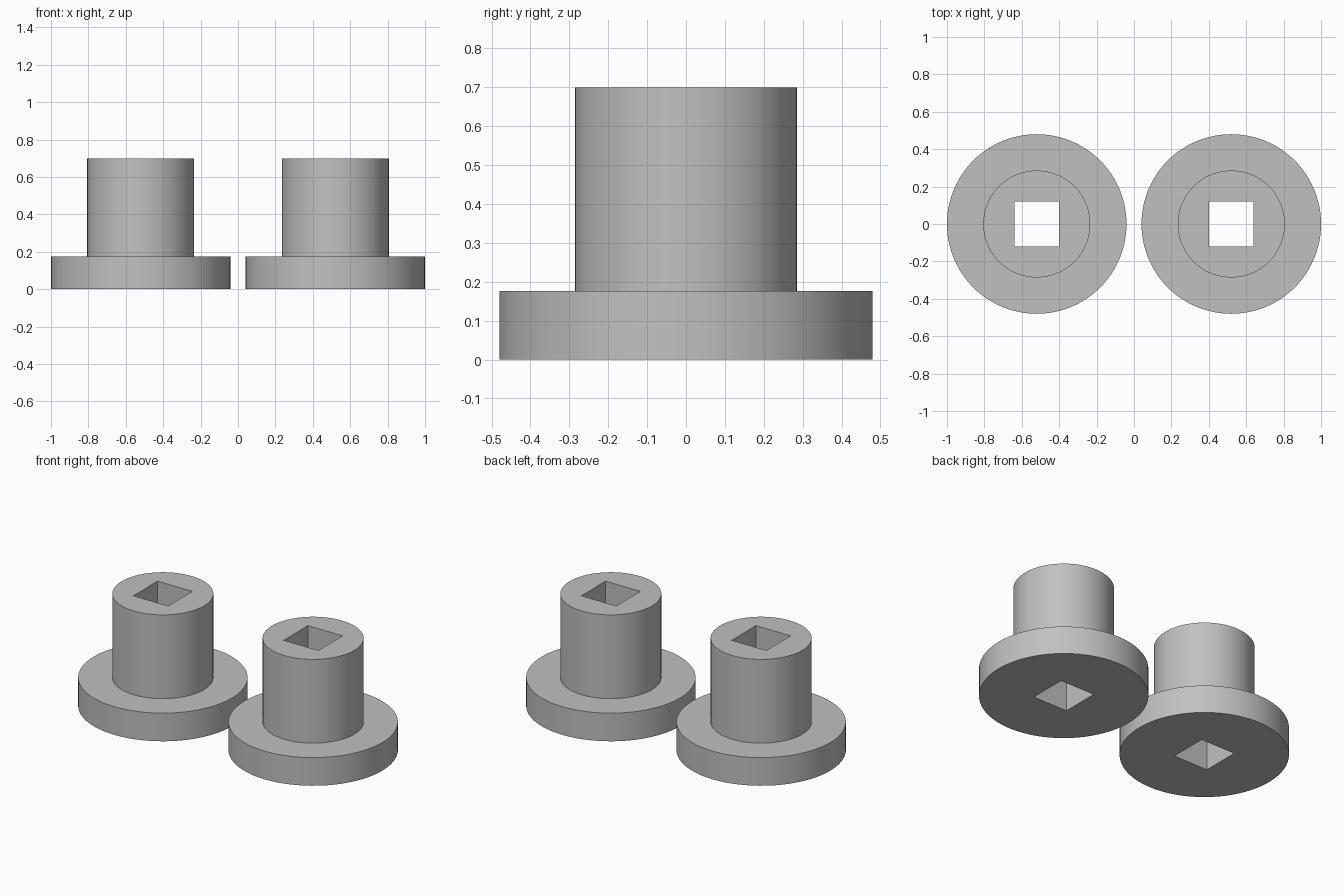
import bpy, bmesh, math

if "Cube" in bpy.data.objects:
    bpy.data.objects.remove(bpy.data.objects["Cube"])

FLANGE_R, FLANGE_H = 0.48, 0.176
BARREL_R, HEIGHT = 0.286, 0.70
BORE, SPACING, SIDES = 0.24, 0.52, 96

grey = bpy.data.materials.new("plain_grey")
grey.diffuse_color = (0.53, 0.53, 0.53, 1)
grey.use_nodes = True
grey.node_tree.nodes["Principled BSDF"].inputs["Base Color"].default_value = grey.diffuse_color


def add_bushing(name, x):
    # Flanged barrel: revolve the stepped profile as stacked rings
    profile = [(FLANGE_R, 0), (FLANGE_R, FLANGE_H), (BARREL_R, FLANGE_H), (BARREL_R, HEIGHT)]
    bm = bmesh.new()
    rings = []
    for r, z in profile:
        angles = [2 * math.pi * i / SIDES for i in range(SIDES)]
        rings.append([bm.verts.new((r * math.cos(a), r * math.sin(a), z)) for a in angles])
    for low, high in zip(rings, rings[1:]):
        for i in range(SIDES):
            j = (i + 1) % SIDES
            bm.faces.new((low[i], low[j], high[j], high[i]))
    bm.faces.new(rings[0][::-1])
    bm.faces.new(rings[-1])
    mesh = bpy.data.meshes.new(name)
    bm.to_mesh(mesh)
    bm.free()
    mesh.materials.append(grey)
    body = bpy.data.objects.new(name, mesh)
    body.location.x = x
    bpy.context.collection.objects.link(body)

    # Square bore through the full height
    bpy.ops.mesh.primitive_cube_add(size=1, location=(x, 0, HEIGHT / 2))
    cutter = bpy.context.object
    cutter.scale = (BORE, BORE, HEIGHT * 2)
    cutter.data.materials.append(grey)
    cut = body.modifiers.new("square_bore", 'BOOLEAN')
    cut.operation, cut.solver, cut.object = 'DIFFERENCE', 'EXACT', cutter
    bpy.ops.object.select_all(action='DESELECT')
    body.select_set(True)
    bpy.context.view_layer.objects.active = body
    bpy.ops.object.modifier_apply(modifier=cut.name)
    bpy.data.objects.remove(cutter)
    bpy.ops.object.shade_smooth_by_angle(angle=math.radians(30))


add_bushing("left_bushing", -SPACING)
add_bushing("right_bushing", SPACING)
